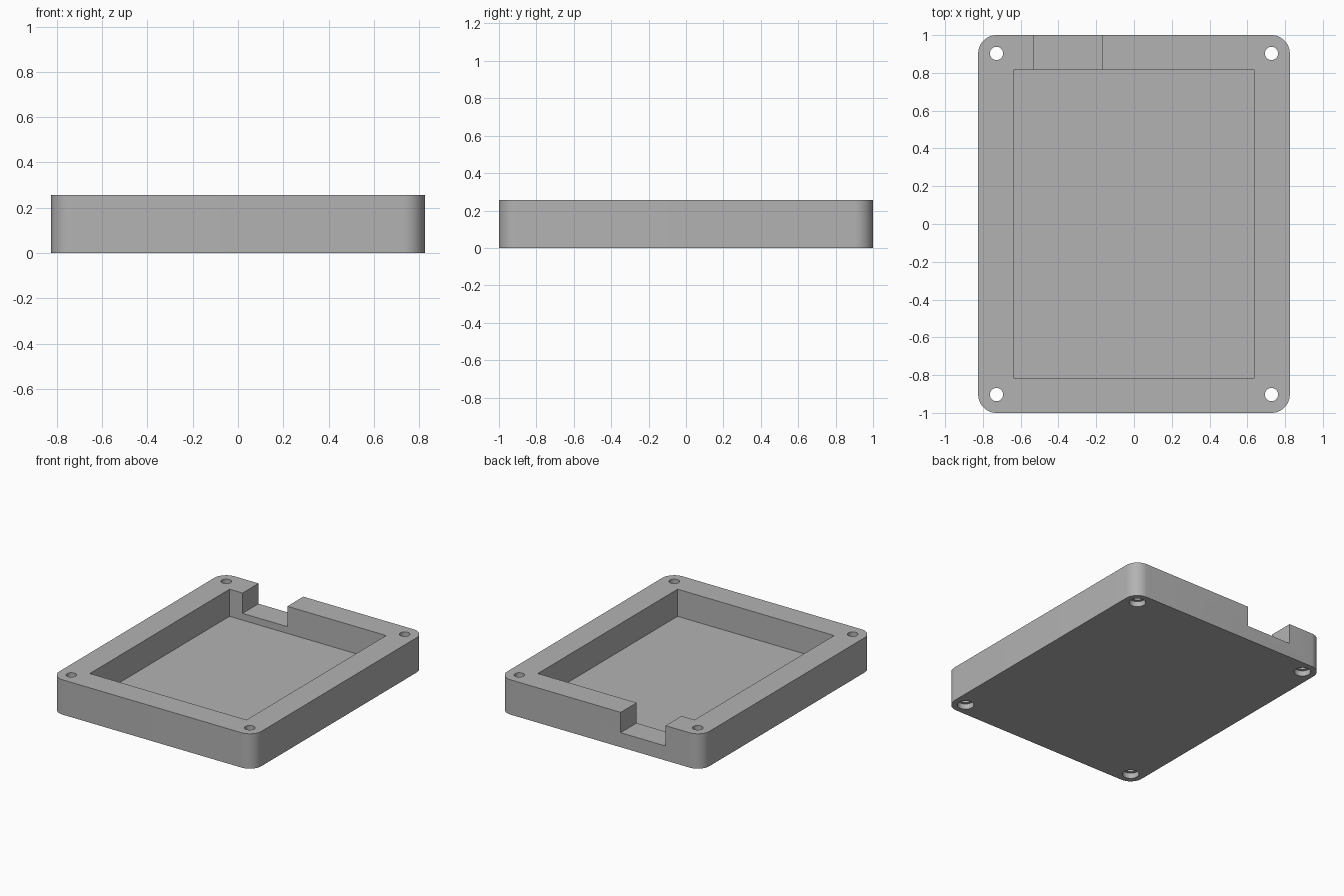
import bpy
import bmesh
import math

default = bpy.data.objects.get("Cube")
if default:
    bpy.data.objects.remove(default, do_unlink=True)

# Overall sizes
HALF_X, HALF_Y, HEIGHT = 0.825, 1.0, 0.257
CORNER = 0.097
POCKET_X, POCKET_Y, FLOOR = 0.639, 0.814, 0.057
NOTCH_LEFT, NOTCH_RIGHT, NOTCH_FLOOR = -0.533, -0.167, 0.107
HOLE_X, HOLE_Y = HALF_X - CORNER, HALF_Y - CORNER
HOLE_RADIUS, BORE_RADIUS, BORE_DEPTH = 0.035, 0.056, 0.04

grey = bpy.data.materials.new("plain grey")
grey.use_nodes = True
colour = (0.45, 0.45, 0.45, 1.0)
grey.diffuse_color = colour
grey.node_tree.nodes["Principled BSDF"].inputs["Base Color"].default_value = colour


def prism(name, outline, bottom, top):
    """Extrude a flat outline upward into a solid object."""
    bm = bmesh.new()
    face = bm.faces.new([bm.verts.new((x, y, bottom)) for x, y in outline])
    extruded = bmesh.ops.extrude_face_region(bm, geom=[face])["geom"]
    verts = [g for g in extruded if isinstance(g, bmesh.types.BMVert)]
    bmesh.ops.translate(bm, verts=verts, vec=(0, 0, top - bottom))
    bmesh.ops.recalc_face_normals(bm, faces=bm.faces[:])
    mesh = bpy.data.meshes.new(name)
    bm.to_mesh(mesh)
    bm.free()
    mesh.materials.append(grey)
    obj = bpy.data.objects.new(name, mesh)
    bpy.context.collection.objects.link(obj)
    return obj


def arc(cx, cy, radius, start, sweep, steps):
    angles = [start + sweep * i / steps for i in range(steps + 1)]
    return [(cx + radius * math.cos(a), cy + radius * math.sin(a)) for a in angles]


def rectangle(x0, x1, y0, y1):
    return [(x0, y0), (x1, y0), (x1, y1), (x0, y1)]


def circle(cx, cy, radius):
    return arc(cx, cy, radius, 0, math.tau, 40)[:-1]


def cut(body, cutter):
    """Subtract a cutter from the body, then discard it."""
    cutter.hide_render = True
    mod = body.modifiers.new(cutter.name, "BOOLEAN")
    mod.operation = "DIFFERENCE"
    mod.solver = "EXACT"
    mod.object = cutter
    bpy.ops.object.modifier_apply(modifier=mod.name)
    bpy.data.objects.remove(cutter, do_unlink=True)


# Tray body with rounded vertical corners
outline = []
for i, (sx, sy) in enumerate([(1, 1), (-1, 1), (-1, -1), (1, -1)]):
    outline += arc(sx * HOLE_X, sy * HOLE_Y, CORNER, i * math.pi / 2, math.pi / 2, 12)
tray = prism("enclosure_tray", outline, 0, HEIGHT)
bpy.ops.object.select_all(action="DESELECT")
tray.select_set(True)
bpy.context.view_layer.objects.active = tray

# Central pocket and the cable notch through the back wall
above = HEIGHT + 0.1
cut(tray, prism("pocket_cutter", rectangle(-POCKET_X, POCKET_X, -POCKET_Y, POCKET_Y), FLOOR, above))
cut(tray, prism("notch_cutter", rectangle(NOTCH_LEFT, NOTCH_RIGHT, POCKET_Y - 0.1, HALF_Y + 0.1),
                NOTCH_FLOOR, above))

# Corner screw holes, counterbored from below
for sx in (-1, 1):
    for sy in (-1, 1):
        x, y = sx * HOLE_X, sy * HOLE_Y
        cut(tray, prism("hole_cutter", circle(x, y, HOLE_RADIUS), -0.1, above))
        cut(tray, prism("bore_cutter", circle(x, y, BORE_RADIUS), -0.1, BORE_DEPTH))

bpy.ops.object.shade_smooth_by_angle(angle=math.radians(30))
